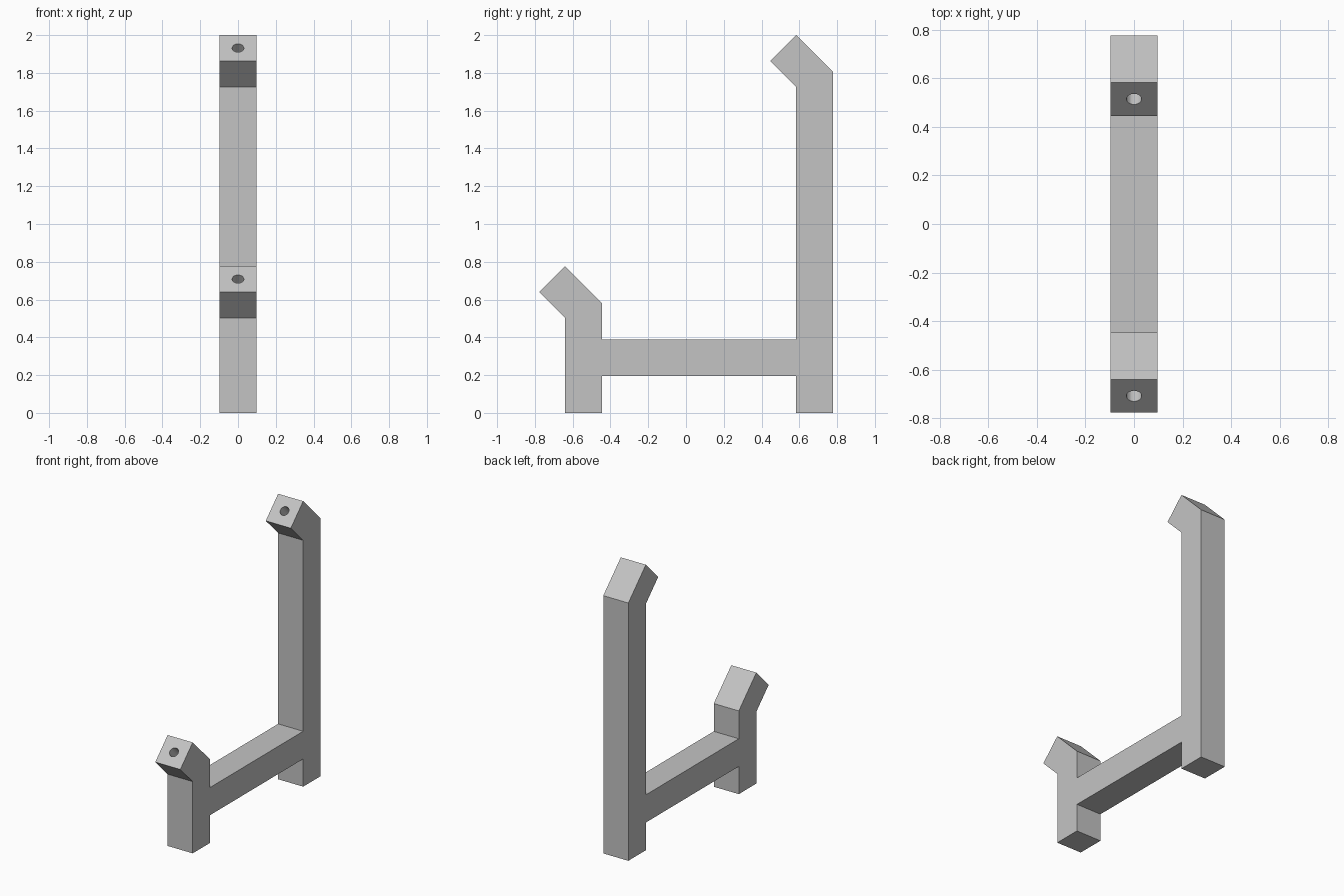
import bpy
import bmesh
import math
from mathutils import Vector

cube = bpy.data.objects.get("Cube")
if cube:
    bpy.data.objects.remove(cube, do_unlink=True)

W = 0.194                    # thickness of the square bar
S = W / math.sqrt(2)         # rise and run of a slanted tip
FRONT_Y, REAR_Y = -0.64, 0.583
FRONT_TOP, REAR_TOP = 0.777, 2.0

grey = bpy.data.materials.new("plain grey")
grey.use_nodes = True
colour = (0.55, 0.55, 0.55, 1)
grey.diffuse_color = colour
grey.node_tree.nodes["Principled BSDF"].inputs["Base Color"].default_value = colour


def hook_tip(y, top):
    """Outline of a bent post end, from its front edge over to its back edge."""
    return [(y, top - 2 * S), (y - S, top - S), (y, top), (y + W, top - W)]


# Side outline: two hooked posts joined by a low crossbar
outline = [(FRONT_Y, 0)] + hook_tip(FRONT_Y, FRONT_TOP)
outline += [(FRONT_Y + W, 2 * W), (REAR_Y, 2 * W)]
outline += hook_tip(REAR_Y, REAR_TOP)
outline += [(REAR_Y + W, 0), (REAR_Y, 0), (REAR_Y, W), (FRONT_Y + W, W), (FRONT_Y + W, 0)]

bm = bmesh.new()
side = bm.faces.new([bm.verts.new((-W / 2, y, z)) for y, z in outline])
extruded = bmesh.ops.extrude_face_region(bm, geom=[side])["geom"]
verts = [v for v in extruded if isinstance(v, bmesh.types.BMVert)]
bmesh.ops.translate(bm, verts=verts, vec=(W, 0, 0))
bmesh.ops.recalc_face_normals(bm, faces=bm.faces)
mesh = bpy.data.meshes.new("bracket_frame")
bm.to_mesh(mesh)
bm.free()
frame = bpy.data.objects.new("bracket_frame", mesh)
bpy.context.collection.objects.link(frame)
mesh.materials.append(grey)

# Blind round holes bored square into the slanted tip faces
bore = Vector((0, 1, -1)).normalized()
for name, y, top in (("front", FRONT_Y, FRONT_TOP), ("rear", REAR_Y, REAR_TOP)):
    bpy.ops.mesh.primitive_cylinder_add(
        vertices=32, radius=0.031, depth=0.4,
        location=Vector((0, y - S / 2, top - S / 2)),
        rotation=bore.to_track_quat("Z", "Y").to_euler())
    cutter = bpy.context.object
    cutter.name = name + "_hole_cutter"
    cutter.data.materials.append(grey)
    cutter.hide_render = True
    cutter.hide_set(True)
    cut = frame.modifiers.new(name + "_hole", "BOOLEAN")
    cut.operation = "DIFFERENCE"
    cut.solver = "EXACT"
    cut.object = cutter
